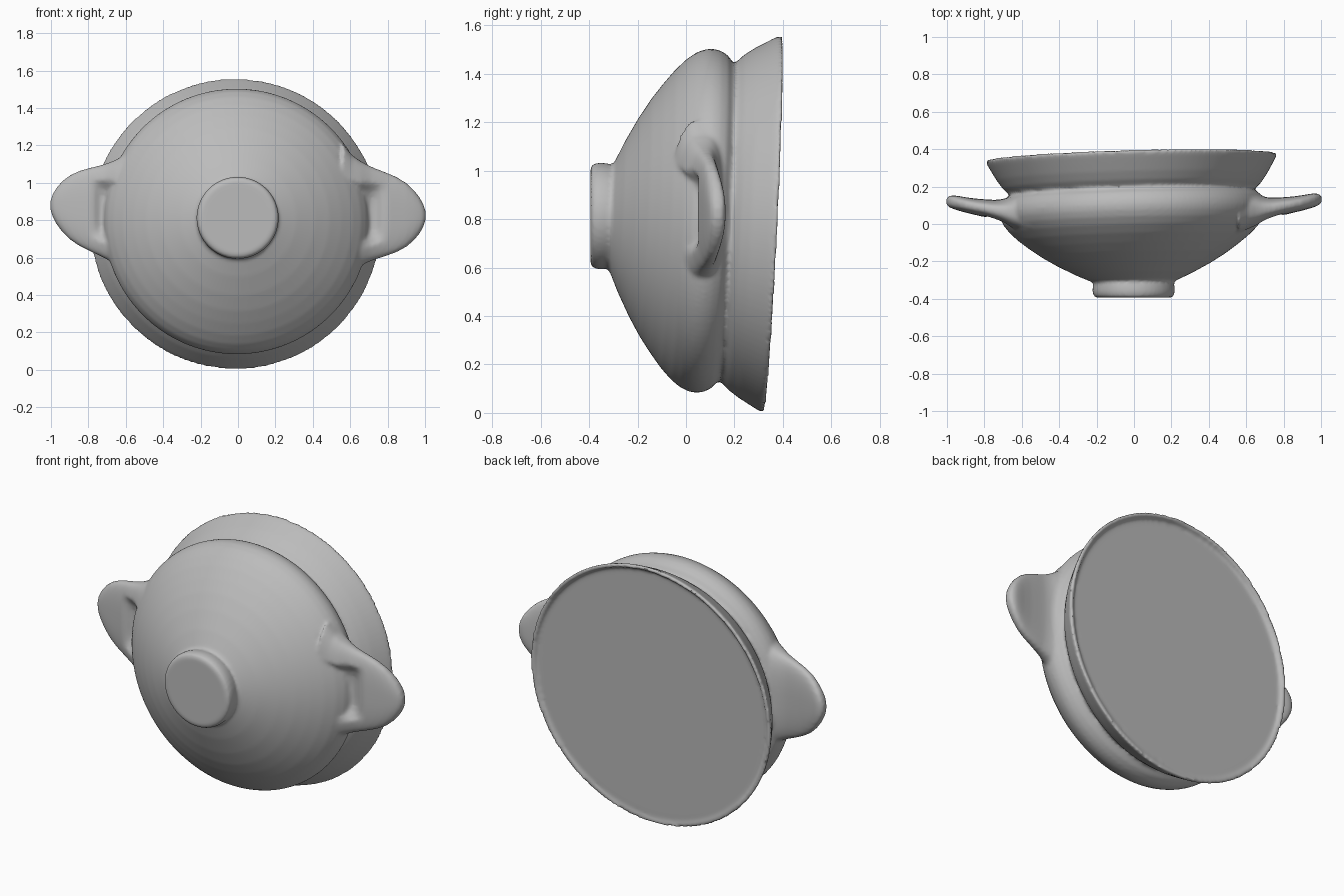
import bpy, bmesh, math
from mathutils import Vector, Matrix

if "Cube" in bpy.data.objects:
    bpy.data.objects.remove(bpy.data.objects["Cube"])

clay = bpy.data.materials.new("grey clay")
clay.diffuse_color = (0.5, 0.5, 0.5, 1)
clay.use_nodes = True
clay.node_tree.nodes["Principled BSDF"].inputs["Base Color"].default_value = clay.diffuse_color


def finish(name, bm, angle):
    bmesh.ops.recalc_face_normals(bm, faces=bm.faces)
    mesh = bpy.data.meshes.new(name)
    bm.to_mesh(mesh)
    bm.free()
    mesh.materials.append(clay)
    obj = bpy.data.objects.new(name, mesh)
    bpy.context.collection.objects.link(obj)
    bpy.ops.object.select_all(action='DESELECT')
    obj.select_set(True)
    bpy.context.view_layer.objects.active = obj
    bpy.ops.object.shade_smooth_by_angle(angle=math.radians(angle))
    return obj


def loft(rings):
    """Skin closed rings of points and cap both ends."""
    bm = bmesh.new()
    loops = [[bm.verts.new(p) for p in ring] for ring in rings]
    n = len(loops[0])
    for a, b in zip(loops, loops[1:]):
        for i in range(n):
            j = (i + 1) % n
            bm.faces.new((a[i], a[j], b[j], b[i]))
    bm.faces.new(loops[0])
    bm.faces.new(loops[-1])
    return bm


# The vessel lies on its side; its axis leans slightly from the y direction
AXIS = Vector((-0.026, 1, -0.048)).normalized()
TILT = Matrix.Translation((-0.005, 0, 0.797)) @ \
    Vector((0, 1, 0)).rotation_difference(AXIS).to_matrix().to_4x4()
LEVEL = Matrix.Translation((-0.002, 0, 0.813))


def revolve(profile, frame, seg=128, dip=0):
    """Rings of (radius, distance along axis); the last two rings dip near the top."""
    rings = []
    for k, (r, t) in enumerate(profile):
        ring = []
        for i in range(seg):
            a = 2 * math.pi * i / seg
            d = dip * (1 + math.sin(a)) if k >= len(profile) - 2 else 0
            ring.append(frame @ Vector((r * math.cos(a), t - d, r * math.sin(a))))
        rings.append(ring)
    return loft(rings)


# Bowl: rounded belly, pinched neck, bulging flared lip and a shallow cover
bowl_profile = [(0.15, -0.335), (0.22, -0.308), (0.31, -0.268), (0.41, -0.216),
                (0.49, -0.168), (0.555, -0.122), (0.615, -0.075), (0.662, -0.03),
                (0.692, 0.01), (0.707, 0.045), (0.711, 0.075), (0.706, 0.105),
                (0.69, 0.137), (0.652, 0.168), (0.69, 0.205), (0.722, 0.25),
                (0.748, 0.295), (0.768, 0.33), (0.778, 0.352), (0.774, 0.36),
                (0.755, 0.358), (0.748, 0.353), (0.70, 0.353)]
bowl = finish("bowl", revolve(bowl_profile, TILT, dip=0.012), 40)

# Foot: low round pedestal
foot_profile = [(0.19, -0.26), (0.212, -0.305), (0.218, -0.33), (0.22, -0.36),
                (0.214, -0.384), (0.2, -0.394), (0.17, -0.394)]
foot = finish("foot", revolve(foot_profile, LEVEL, seg=64), 45)

# Handles: flat tapering lugs with a thumb hollow beside the bowl
# (x, half width, front y, back y)
lug = [(0.56, 0.37, -0.06, 0.16), (0.61, 0.31, -0.04, 0.17),
       (0.655, 0.28, -0.02, 0.158), (0.685, 0.264, -0.002, 0.146),
       (0.71, 0.253, 0.012, 0.14), (0.74, 0.241, 0.024, 0.137),
       (0.77, 0.231, 0.035, 0.138), (0.80, 0.22, 0.045, 0.14),
       (0.85, 0.2, 0.057, 0.144), (0.90, 0.171, 0.069, 0.151),
       (0.94, 0.135, 0.08, 0.158), (0.97, 0.098, 0.09, 0.161),
       (0.99, 0.062, 0.099, 0.157), (1.003, 0.025, 0.114, 0.146)]


def handle(name, side, root_z, tip_z, lift):
    rings = []
    for x, w, front, back in lug:
        cy, h = (front + back) / 2, (back - front) / 2
        cz = root_z + (tip_z - root_z) * (x - 0.56) / 0.44
        ring = []
        for i in range(48):
            a = 2 * math.pi * i / 48
            c, s = math.cos(a), math.sin(a)
            dz = w * math.copysign(abs(c) ** 0.8, c)
            dy = h * math.copysign(abs(s) ** 0.7, s)
            if s < 0:  # hollow on the front face
                u = max(0, 1 - (abs(dz) / 0.16) ** 4)
                v = max(0, min(1, (0.785 - x) / 0.06))
                dy += 0.055 * u * v
            ring.append((side * x, cy + lift + dy, cz + dz))
        rings.append(ring)
    return finish(name, loft(rings), 60)


right = handle("right_handle", 1, 0.84, 0.825, 0.003)
left = handle("left_handle", -1, 0.832, 0.88, -0.008)

# Vessel: all parts fused into one skin with softened joints
vessel = bowl.copy()
vessel.data = bowl.data.copy()
vessel.name = "vessel"
bpy.context.collection.objects.link(vessel)
for part in (foot, right, left):
    fuse = vessel.modifiers.new("fuse " + part.name, 'BOOLEAN')
    fuse.operation = 'UNION'
    fuse.solver = 'EXACT'
    fuse.object = part
skin = vessel.modifiers.new("skin", 'REMESH')
skin.mode = 'VOXEL'
skin.voxel_size = 0.011
skin.use_smooth_shade = True
soften = vessel.modifiers.new("soften", 'SMOOTH')
soften.factor = 0.5
soften.iterations = 3
for part in (bowl, foot, right, left):
    part.hide_render = True
